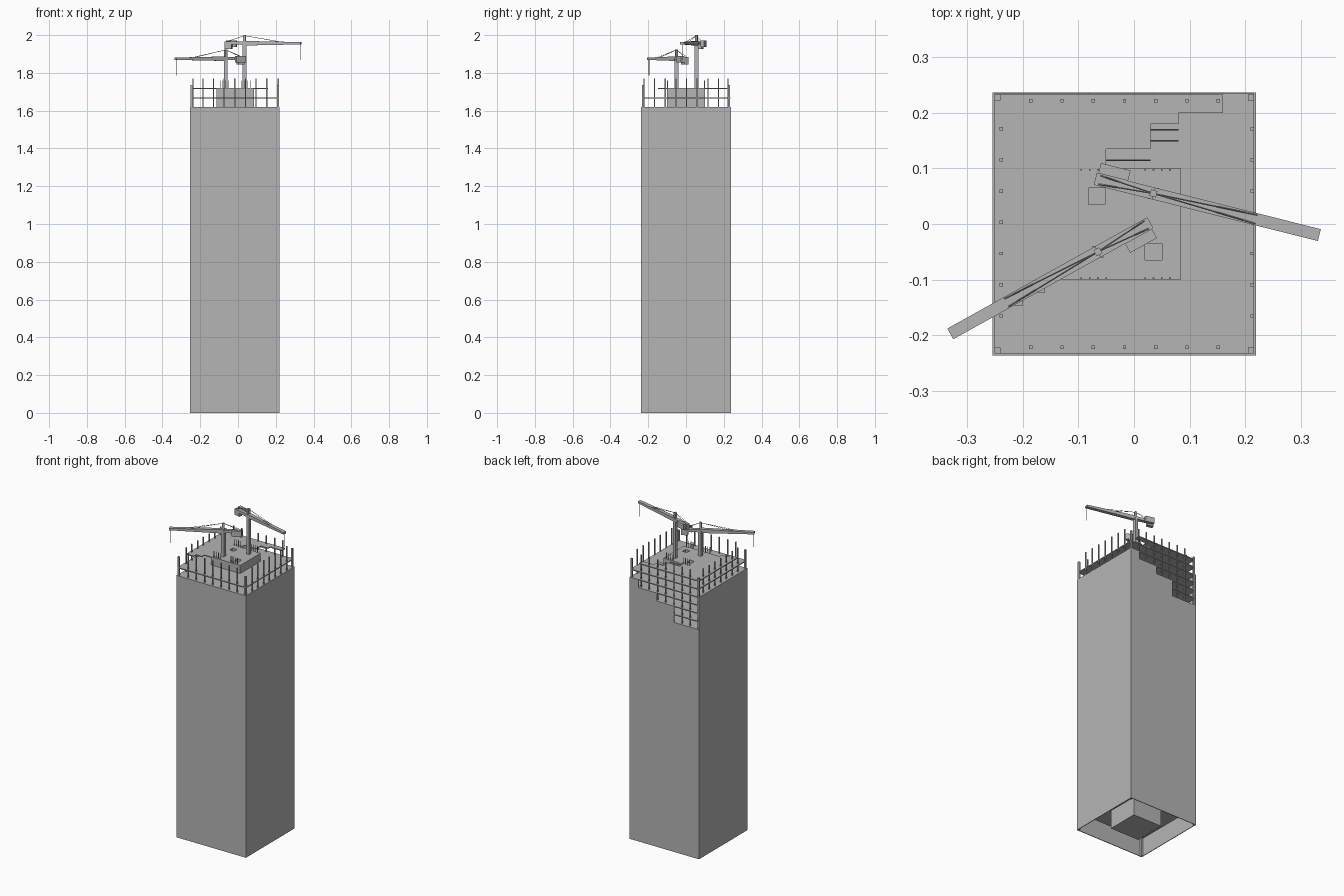
import bpy, bmesh, math
from mathutils import Matrix, Vector

cube = bpy.data.objects.get("Cube")
if cube:
    bpy.data.objects.remove(cube, do_unlink=True)


def material(name, value):
    m = bpy.data.materials.new(name)
    m.use_nodes = True
    m.diffuse_color = (value, value, value, 1)
    m.node_tree.nodes["Principled BSDF"].inputs["Base Color"].default_value = m.diffuse_color
    return m


CONCRETE = material("concrete_grey", 0.46)


def finish(name, bm):
    bmesh.ops.recalc_face_normals(bm, faces=bm.faces)
    me = bpy.data.meshes.new(name)
    bm.to_mesh(me)
    bm.free()
    me.materials.append(CONCRETE)
    ob = bpy.data.objects.new(name, me)
    bpy.context.collection.objects.link(ob)
    return ob


def add_box(bm, x0, x1, y0, y1, z0, z1, frame=Matrix()):
    size = Matrix.Diagonal((x1 - x0, y1 - y0, z1 - z0, 1))
    place = Matrix.Translation(((x0 + x1) / 2, (y0 + y1) / 2, (z0 + z1) / 2))
    return bmesh.ops.create_cube(bm, size=1, matrix=frame @ place @ size)["verts"]


def add_post(bm, x, y, w, z0, z1):
    add_box(bm, x - w / 2, x + w / 2, y - w / 2, y + w / 2, z0, z1)


def add_rod(bm, a, b, r, frame=Matrix()):
    a, b = frame @ Vector(a), frame @ Vector(b)
    d = b - a
    turn = d.to_track_quat("Z", "Y").to_matrix().to_4x4()
    bmesh.ops.create_cone(bm, cap_ends=True, segments=4, radius1=r, radius2=r, depth=d.length,
                          matrix=Matrix.Translation((a + b) / 2) @ turn)


def prism(name, points, vector):
    bm = bmesh.new()
    face = bm.faces.new([bm.verts.new(p) for p in points])
    out = bmesh.ops.extrude_face_region(bm, geom=[face])
    moved = [g for g in out["geom"] if isinstance(g, bmesh.types.BMVert)]
    bmesh.ops.translate(bm, verts=moved, vec=vector)
    return finish(name, bm)


# Main dimensions
X0, X1, Y = -0.255, 0.22, 0.237
TOP, FLOOR, T = 1.62, 0.05, 0.004
DECK, ROOF = TOP + FLOOR, TOP + 2 * FLOOR

# Facade: three full walls and a back wall stepped down to the unfinished corner
bm = bmesh.new()
add_box(bm, X0, X1, -Y, T - Y, 0, TOP)
add_box(bm, X0, X0 + T, -Y, Y, 0, TOP)
add_box(bm, X1 - T, X1, -Y, Y, 0, TOP)
finish("facade_walls", bm)
steps = [(X1, TOP), (0.16, TOP), (0.16, TOP - FLOOR), (0.034, TOP - FLOOR), (0.034, 1.52),
         (-0.083, 1.52), (-0.083, 1.42), (X0, 1.42)]
outline = [(X0, 0), (X1, 0)] + steps
prism("back_wall", [(x, Y, z) for x, z in outline], (0, -T, 0))

# Floor slabs
bm = bmesh.new()
for z in [0.12] + [1.42 + FLOOR * i for i in range(6)]:
    add_box(bm, X0 + T, X1 - T, T - Y, Y - T / 2, z - 0.006, z)
finish("floor_slabs", bm)

# Partly cast top slab with a stepped edge
edge = [(X0 + T, Y - T), (0.16, Y - T), (0.16, 0.2), (0.08, 0.2), (0.08, 0.18), (0.03, 0.18),
        (0.03, 0.135), (-0.05, 0.135), (-0.05, 0.1), (-0.115, 0.1), (-0.115, -0.1),
        (-0.16, -0.1), (-0.16, -0.123), (-0.2, -0.123), (-0.2, -0.147), (X0 + T, -0.147)]
prism("top_slab", [(x, y, ROOF - 0.006) for x, y in edge], (0, 0, 0.006))
bm = bmesh.new()
for x0, x1, y in [(0.03, 0.08, 0.17), (0.03, 0.08, 0.15), (-0.05, 0.03, 0.115)]:
    add_rod(bm, (x0, y, ROOF - 0.003), (x1, y, ROOF - 0.003), 0.0015)
finish("slab_bars", bm)

# Service core with two shaft openings
bm = bmesh.new()
add_box(bm, -0.115, 0.085, -0.1, 0.1, 0, ROOF)
core = finish("service_core", bm)
bm = bmesh.new()
for x, y in [(-0.067, 0.05), (0.035, -0.05)]:
    add_post(bm, x, y, 0.03, ROOF - 0.05, ROOF + 0.02)
cutter = finish("shaft_cutter", bm)
cutter.hide_render = True
cutter.hide_set(True)
cutter.display_type = "WIRE"
cut = core.modifiers.new("shafts", "BOOLEAN")
cut.object = cutter
cut.solver = "EXACT"

# Starter bars on the core walls
bm = bmesh.new()
for y in (-0.098, 0.098):
    for start in (-0.095, 0.02):
        for i in range(4):
            add_post(bm, start + 0.015 * i, y, 0.003, ROOF, ROOF + 0.04)
finish("starter_bars", bm)

# Perimeter columns
bm = bmesh.new()
for i in range(7):
    s = (i - 3) * 0.0563
    add_post(bm, s - 0.017, -0.222, 0.006, TOP, 1.77)
    add_post(bm, s - 0.017, 0.222, 0.006, 1.4, 1.77)
    for x in (-0.239, 0.213):
        add_post(bm, x, s + 0.003, 0.006, TOP, 1.77)
finish("perimeter_columns", bm)
bm = bmesh.new()
for x in (X0 + 0.009, X1 - 0.009):
    for y in (-0.228, 0.228):
        add_post(bm, x, y, 0.011, 0, 1.735)
finish("corner_columns", bm)


# Tower cranes, built along +x from the mast and then turned
def crane(name, x, y, tip, jib, apex, side):
    base = Matrix.Translation((x, y, 0))
    frame = base @ Matrix.Rotation(math.atan2(tip[1] - y, tip[0] - x), 4, "Z")
    reach = math.hypot(tip[0] - x, tip[1] - y)
    bm = bmesh.new()
    add_post(bm, x, y, 0.02, ROOF - 0.05, jib)
    add_box(bm, -0.006, 0.006, -0.006, 0.006, jib, apex, frame)
    finish(name + "_mast", bm)

    bm = bmesh.new()
    boom = add_box(bm, 0, reach, -0.011, 0.011, jib - 0.012, jib + 0.012)
    for v in boom:
        if v.co.x > reach / 2:
            v.co.z = jib + (v.co.z - jib) * 0.5
    bmesh.ops.transform(bm, matrix=frame, verts=boom)
    add_box(bm, -0.108, 0, -0.011, 0.011, jib - 0.008, jib + 0.008, frame)
    finish(name + "_boom", bm)

    bm = bmesh.new()
    near, far = sorted((side * 0.011, side * 0.03))
    add_box(bm, -0.105, -0.05, near, far, jib - 0.02, jib + 0.015, frame)
    add_box(bm, -0.108, -0.07, -0.011, 0.011, jib - 0.03, jib - 0.008, frame)
    finish(name + "_counterweight", bm)

    bm = bmesh.new()
    peak = (0, 0, apex - 0.003)
    for v in (-0.008, 0.008):
        add_rod(bm, peak, (reach * 0.62, v, jib + 0.008), 0.0012, frame)
        add_rod(bm, peak, (-0.1, v, jib + 0.008), 0.0012, frame)
    add_rod(bm, (reach - 0.004, 0, jib), (reach - 0.004, 0, jib - 0.09), 0.0015, frame)
    finish(name + "_cables", bm)


crane("low_crane", -0.065, -0.05, (-0.331, -0.198), 1.875, 1.925, 1)
crane("high_crane", 0.035, 0.055, (0.334, -0.02), 1.957, 2.0, 1)
